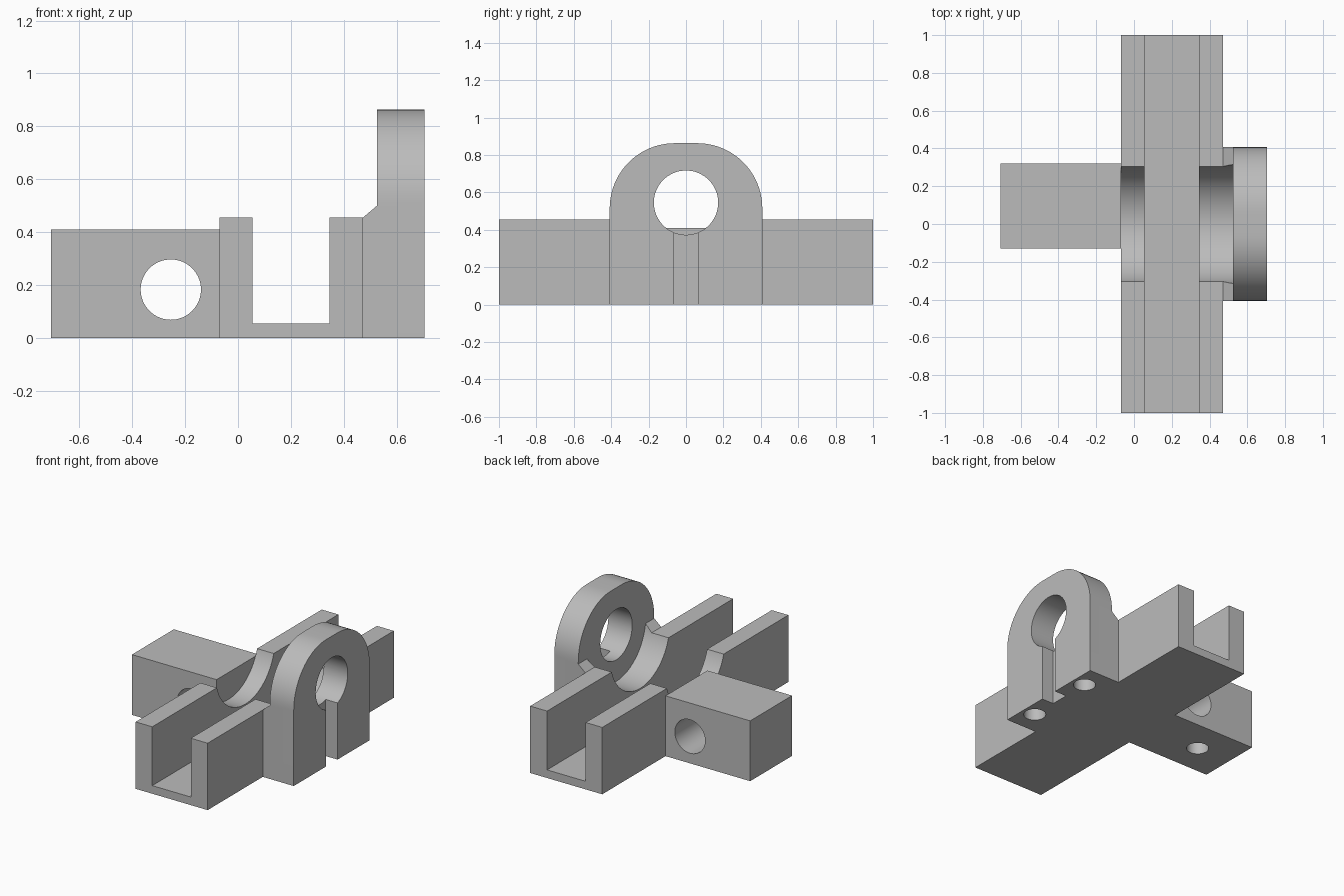
import bpy
import math
from mathutils import Matrix, Vector

cube = bpy.data.objects.get("Cube")
if cube:
    bpy.data.objects.remove(cube, do_unlink=True)

grey = bpy.data.materials.new("plain_grey")
grey.use_nodes = True
color = (0.5, 0.5, 0.5, 1)
grey.diffuse_color = color
grey.node_tree.nodes["Principled BSDF"].inputs["Base Color"].default_value = color

# Maps from (profile u, profile v, depth) to world axes
ALONG_X = Matrix(((0, 0, 1), (1, 0, 0), (0, 1, 0)))
ALONG_Y = Matrix(((1, 0, 0), (0, 0, 1), (0, 1, 0)))
ALONG_Z = Matrix.Identity(3)


def prism(name, outline, axis, start, end):
    """Extrude a closed outline between two positions on an axis."""
    n = len(outline)
    verts = [axis @ Vector((u, v, d)) for d in (start, end) for u, v in outline]
    faces = [list(range(n))[::-1], list(range(n, 2 * n))]
    faces += [(i, (i + 1) % n, n + (i + 1) % n, n + i) for i in range(n)]
    if axis.determinant() < 0:
        faces = [list(f)[::-1] for f in faces]
    mesh = bpy.data.meshes.new(name)
    mesh.from_pydata(verts, [], faces)
    mesh.materials.append(grey)
    obj = bpy.data.objects.new(name, mesh)
    bpy.context.collection.objects.link(obj)
    return obj


def rect(u0, u1, v0, v1):
    return [(u0, v0), (u1, v0), (u1, v1), (u0, v1)]


def arc(cu, cv, r, a0, a1, steps):
    angles = [math.radians(a0 + (a1 - a0) * i / steps) for i in range(steps + 1)]
    return [(cu + r * math.cos(a), cv + r * math.sin(a)) for a in angles]


def circle(cu, cv, r):
    return arc(cu, cv, r, 0, 360, 64)[:-1]


def combine(body, tool, operation):
    """Apply a boolean and discard the tool."""
    tool.hide_render = True
    bpy.ops.object.select_all(action='DESELECT')
    bpy.context.view_layer.objects.active = body
    body.select_set(True)
    mod = body.modifiers.new(operation, 'BOOLEAN')
    mod.operation = operation
    mod.solver = 'EXACT'
    mod.object = tool
    bpy.ops.object.modifier_apply(modifier=mod.name)
    bpy.data.objects.remove(tool, do_unlink=True)


# Long U-shaped channel
channel = [(-0.07, 0), (0.472, 0), (0.472, 0.455), (0.345, 0.455),
           (0.345, 0.055), (0.055, 0.055), (0.055, 0.455), (-0.07, 0.455)]
body = prism("channel_bracket", channel, ALONG_Y, -1, 1)

# Side arm, chamfered lug root and rounded lug
arm = prism("side_arm", rect(-0.707, 0, -0.13, 0.32), ALONG_Z, 0, 0.41)
root = prism("lug_root", [(0.42, 0), (0.6, 0), (0.6, 0.5), (0.525, 0.5),
                          (0.472, 0.455), (0.42, 0.455)], ALONG_Y, -0.408, 0.408)
lug_outline = ([(-0.408, 0), (0.408, 0)] + arc(0.06, 0.515, 0.348, 0, 90, 20)
               + arc(-0.06, 0.515, 0.348, 90, 180, 20))
lug = prism("lug", lug_outline, ALONG_X, 0.525, 0.705)
for part in (arm, root, lug):
    combine(body, part, 'UNION')

# Saddle recess, lug bore, lug slot, arm bore and blind holes underneath
cutters = [
    prism("saddle_cutter", circle(0, 0.545, 0.318), ALONG_X, -0.07, 0.525),
    prism("lug_bore_cutter", circle(0, 0.545, 0.172), ALONG_X, 0.45, 0.8),
    prism("slot_cutter", rect(-0.063, 0.063, -0.1, 0.5), ALONG_X, 0.615, 0.8),
    prism("arm_bore_cutter", circle(-0.254, 0.183, 0.114), ALONG_Y, -0.3, 0.5),
]
for x, y in ((0.615, 0.245), (0.615, -0.245), (-0.45, 0.09)):
    cutters.append(prism("base_hole_cutter", circle(x, y, 0.07), ALONG_Z, -0.1, 0.2))
for cutter in cutters:
    combine(body, cutter, 'DIFFERENCE')

bpy.ops.object.shade_smooth_by_angle(angle=math.radians(30))
